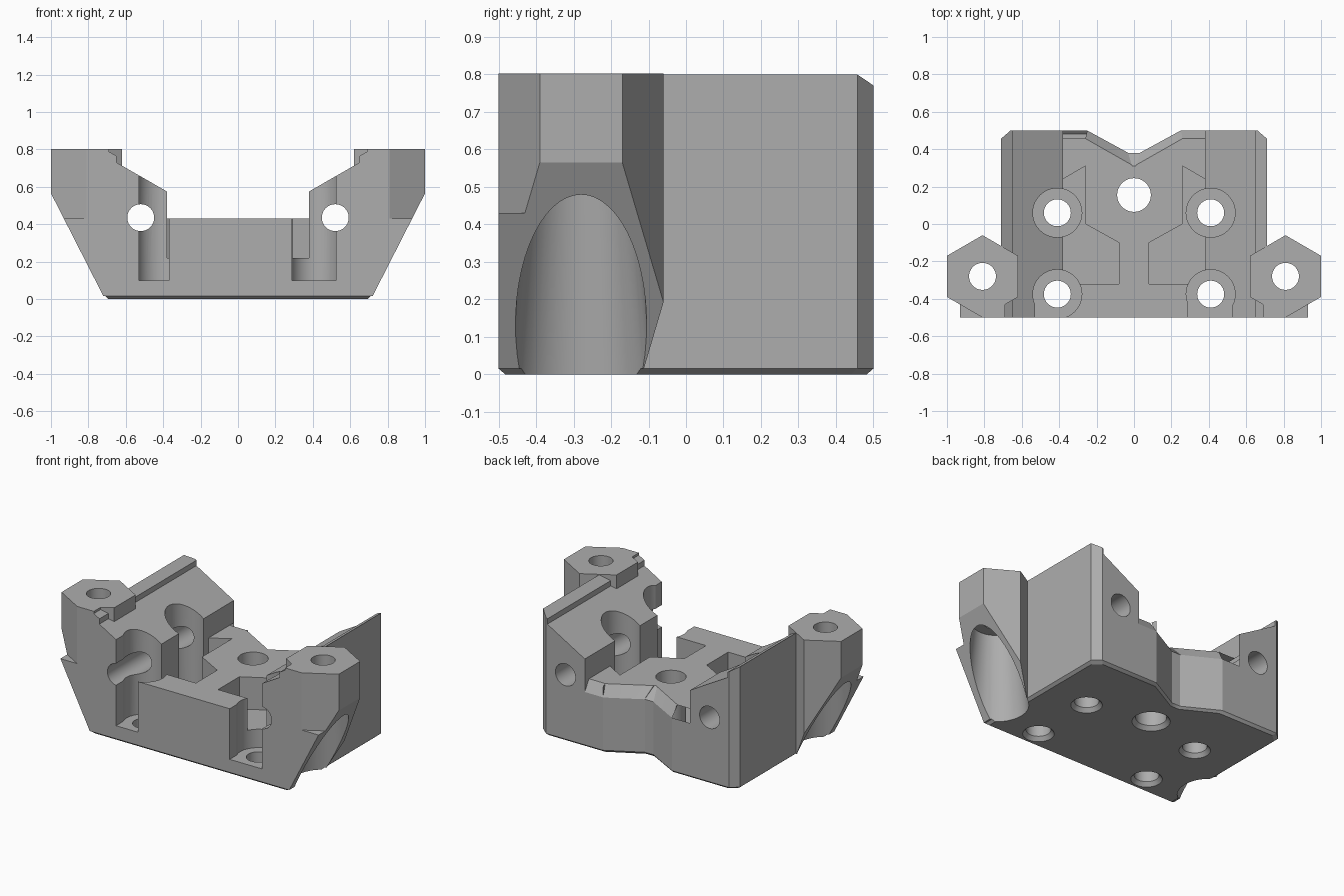
import bpy, bmesh, math
from mathutils import Vector, Matrix

if "Cube" in bpy.data.objects:
    bpy.data.objects.remove(bpy.data.objects["Cube"], do_unlink=True)

grey = bpy.data.materials.new("plain grey")
grey.use_nodes = True
grey.diffuse_color = (0.42, 0.42, 0.42, 1)
grey.node_tree.nodes["Principled BSDF"].inputs["Base Color"].default_value = (0.42, 0.42, 0.42, 1)


def finish(bm, name):
    bmesh.ops.recalc_face_normals(bm, faces=bm.faces)
    mesh = bpy.data.meshes.new(name)
    bm.to_mesh(mesh)
    bm.free()
    mesh.materials.append(grey)
    ob = bpy.data.objects.new(name, mesh)
    bpy.context.collection.objects.link(ob)
    return ob


def loft(name, rings):
    """Solid through equal-sized rings of 3D points."""
    bm = bmesh.new()
    rows = [[bm.verts.new(p) for p in ring] for ring in rings]
    n = len(rows[0])
    for a, b in zip(rows, rows[1:]):
        for i in range(n):
            j = (i + 1) % n
            bm.faces.new((a[i], a[j], b[j], b[i]))
    bm.faces.new(rows[0])
    bm.faces.new(rows[-1])
    return finish(bm, name)


def prism(name, pts, z0, z1):
    return loft(name, [[(x, y, z) for x, y in pts] for z in (z0, z1)])


def prism_y(name, pts, y0, y1):
    return loft(name, [[(x, y, z) for x, z in pts] for y in (y0, y1)])


def box(name, x0, x1, y0, y1, z0, z1):
    return prism(name, [(x0, y0), (x1, y0), (x1, y1), (x0, y1)], z0, z1)


def cone(name, x, y, z0, z1, r0, r1=None):
    bm = bmesh.new()
    bmesh.ops.create_cone(bm, cap_ends=True, segments=48, radius1=r0,
                          radius2=r0 if r1 is None else r1, depth=z1 - z0,
                          matrix=Matrix.Translation((x, y, (z0 + z1) / 2)))
    return finish(bm, name)


def hull(name, pts):
    bm = bmesh.new()
    for p in pts:
        bm.verts.new(p)
    bmesh.ops.convex_hull(bm, input=bm.verts)
    return finish(bm, name)


def combine(target, tool, op="DIFFERENCE"):
    tool.hide_render = True
    mod = target.modifiers.new("combine", "BOOLEAN")
    mod.operation, mod.solver, mod.object = op, "EXACT", tool
    bpy.context.view_layer.update()
    graph = bpy.context.evaluated_depsgraph_get()
    mesh = bpy.data.meshes.new_from_object(target.evaluated_get(graph))
    target.modifiers.clear()
    target.data = mesh
    bpy.data.objects.remove(tool, do_unlink=True)


def mirrored(half):
    return half + [(-x, y) for x, y in reversed(half)]


# Main body: notched footprint with a bevelled foot, trimmed by the front profile
foot = mirrored([(0.71, -0.5), (0.71, 0.457), (0.66, 0.5), (0.25, 0.5), (0.03, 0.38)])
body = loft("bracket_body", [
    [(x * 0.975, y * 0.965, 0) for x, y in foot],
    [(x, y, 0.015) for x, y in foot],
    [(x, y, 0.9) for x, y in foot]])
profile = mirrored([(0.75, -0.1), (0.75, 0.823), (0.65, 0.765), (0.65, 0.73),
                    (0.38, 0.575), (0.38, 0.43)])
combine(body, prism_y("profile", profile, -0.7, 0.7), "INTERSECT")

# Hexagonal side columns, undercut by a sloping plane
for s in (1, -1):
    hexagon = [(s * (0.81 + 0.19 * a), -0.28 + 0.22 * b) for a, b in
               ((0, 1), (1, 0.5), (1, -0.5), (0, -1), (-1, -0.5), (-1, 0.5))]
    column = prism("column", hexagon, 0.015, 0.803)
    combine(column, box("cheek", s * 0.69, s * 0.81, -0.5, -0.28, 0.015, 0.803), "UNION")
    combine(column, box("corner", s * 0.69, s * 1.0, -0.5, -0.28, 0.015, 0.43), "UNION")
    wedge = [(0.661, -0.1), (1.0, 0.565), (1.2, 0.957), (1.2, -0.1)]
    combine(column, prism_y("wedge", [(s * x, z) for x, z in wedge], -0.7, 0.2))
    combine(body, column, "UNION")

# Bevel along the notched rear edge of the low centre
inner = [(0.38, 0.457), (0.26, 0.457), (0, 0.31), (0, 0.31), (-0.26, 0.457), (-0.38, 0.457)]
outer = [(0.38, 0.5), (0.25, 0.5), (0.03, 0.38), (-0.03, 0.38), (-0.25, 0.5), (-0.38, 0.5)]
for i in range(5):
    pts = []
    for k in (i, i + 1):
        a, b = Vector((*inner[k], 0.43)), Vector((*outer[k], 0.36))
        for t in (-0.2, 1.2):
            p = a.lerp(b, t)
            pts += [p, Vector((p.x, p.y, 0.5))]
    combine(body, hull("rear_bevel", pts))

# Central bolt hole
combine(body, cone("bolt_hole", 0, 0.155, -0.1, 1, 0.09))
combine(body, cone("bolt_flare", 0, 0.155, -0.01, 0.025, 0.12, 0.09))

for s in (1, -1):
    # Stepped recess beside each wing
    recess = [(0.08, -0.32), (0.38, -0.32), (0.38, 0.24), (0.26, 0.31), (0.26, 0), (0.08, -0.1)]
    combine(body, prism("recess", [(s * x, y) for x, y in recess], 0.22, 1))
    # Counterbored screw holes
    for y in (0.06, -0.375):
        combine(body, cone("counterbore", s * 0.41, y, 0.1, 1, 0.131))
        combine(body, cone("screw_hole", s * 0.41, y, -0.1, 0.3, 0.072))
        combine(body, cone("screw_flare", s * 0.41, y, -0.01, 0.025, 0.1, 0.072))
    # Long horizontal rod hole
    ring = [(s * 0.52 + 0.072 * math.cos(t * math.pi / 20),
             0.435 + 0.072 * math.sin(t * math.pi / 20)) for t in range(40)]
    combine(body, prism_y("rod_hole", ring, -0.7, 0.7))
    # Column screw hole and the scooped screw head pocket
    combine(body, cone("column_hole", s * 0.81, -0.28, 0.3, 1, 0.072))
    combine(body, cone("head_pocket", s * 0.81, -0.28, -0.05, 0.55, 0.194, 0.14))

# Front openings into the front counterbores
combine(body, box("left_opening", 0.29, 0.525, -0.6, -0.37, 0.1, 1))
combine(body, box("right_opening", -0.53, -0.37, -0.6, -0.37, 0.1, 1))

# Smooth bores, crisp edges
bpy.ops.object.select_all(action="DESELECT")
body.select_set(True)
bpy.context.view_layer.objects.active = body
bpy.ops.object.shade_smooth_by_angle(angle=math.radians(25))
